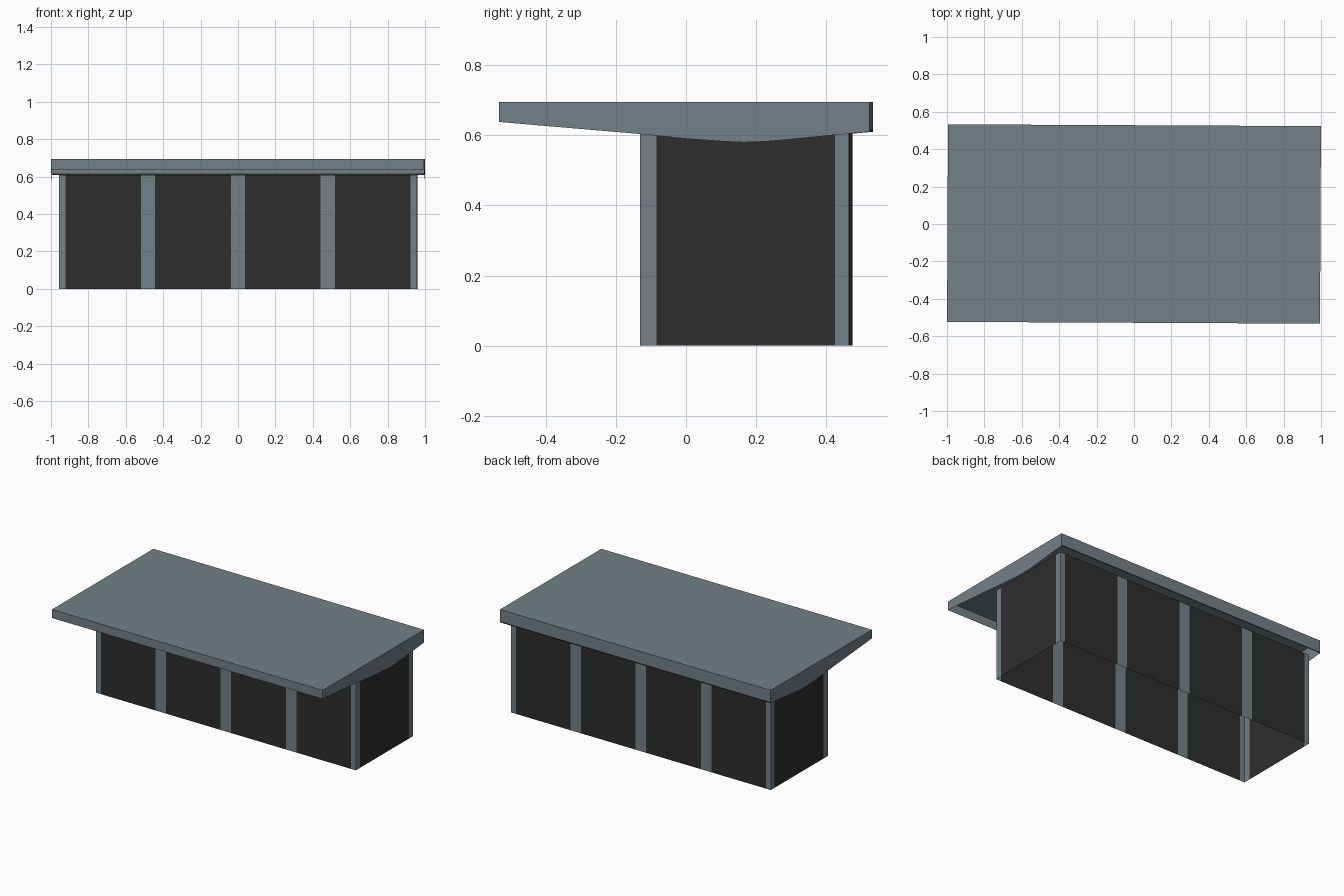
import bpy, bmesh
from mathutils import Matrix

if "Cube" in bpy.data.objects:
    bpy.data.objects.remove(bpy.data.objects["Cube"])

TURN = Matrix.Rotation(-0.0048, 4, 'Z')   # the whole model sits slightly turned

def material(name, rgb):
    m = bpy.data.materials.new(name)
    m.diffuse_color = (*rgb, 1)
    m.use_nodes = True
    m.node_tree.nodes["Principled BSDF"].inputs["Base Color"].default_value = m.diffuse_color
    return m

slate = material("slate grey", (0.17, 0.22, 0.245))
dark = material("charcoal", (0.027, 0.027, 0.027))

def build(name, faces):
    """faces: list of (points, material index)"""
    bm = bmesh.new()
    for pts, mi in faces:
        f = bm.faces.new([bm.verts.new(p) for p in pts])
        f.material_index = mi
    bmesh.ops.remove_doubles(bm, verts=bm.verts, dist=1e-5)
    bm.transform(TURN)
    me = bpy.data.meshes.new(name)
    bm.to_mesh(me)
    bm.free()
    me.materials.append(slate)
    me.materials.append(dark)
    ob = bpy.data.objects.new(name, me)
    bpy.context.collection.objects.link(ob)
    return ob

def wall(name, cuts, point, z1):
    """Upright sheet split at cuts, alternating post and dark panel."""
    faces = []
    for i, (a, b) in enumerate(zip(cuts, cuts[1:])):
        (ax, ay), (bx, by) = point(a), point(b)
        faces.append(([(ax, ay, 0), (bx, by, 0), (bx, by, z1), (ax, ay, z1)], i % 2))
    build(name, faces)

# Walls: open box of panels and posts
WX, Y0, Y1, WZ = 0.957, -0.126, 0.47, 0.608
xcuts = [-WX, -0.922, -0.519, -0.443, -0.038, 0.038, 0.443, 0.519, 0.922, WX]
ycuts = [Y0, -0.08, 0.43, Y1]
wall("front_wall", xcuts, lambda t: (t, Y0), WZ)
wall("back_wall", xcuts[::-1], lambda t: (t, Y1), WZ)
wall("right_wall", ycuts, lambda t: (WX, t), WZ)
wall("left_wall", ycuts[::-1], lambda t: (-WX, t), WZ)

# Roof: flat top with hanging fascias, hollow underneath
RX, RY, TOP = 0.997, 0.528, 0.695
build("roof_top", [([(-RX, -RY, TOP), (RX, -RY, TOP), (RX, RY, TOP), (-RX, RY, TOP)], 0)])
build("front_fascia", [([(-RX, -RY, 0.638), (RX, -RY, 0.638), (RX, -RY, TOP), (-RX, -RY, TOP)], 0)])
build("back_fascia", [
    ([(RX, RY, a), (-RX, RY, a), (-RX, RY, b), (RX, RY, b)], mi)
    for a, b, mi in ((0.617, TOP, 0), (0.609, 0.617, 1))])

# Side fascias with a sagging lower edge
edge = [(-RY, 0.638), (-0.13, 0.604), (0.02, 0.589), (0.12, 0.582), (0.17, 0.58),
        (0.23, 0.582), (0.32, 0.59), (0.43, 0.601), (RY, 0.61)]
for name, x in (("right_fascia", RX), ("left_fascia", -RX)):
    faces = []
    for (ya, za), (yb, zb) in zip(edge, edge[1:]):
        pts = [(x, ya, za), (x, yb, zb), (x, yb, TOP), (x, ya, TOP)]
        faces.append((pts if x > 0 else pts[::-1], 0))
    build(name, faces)
